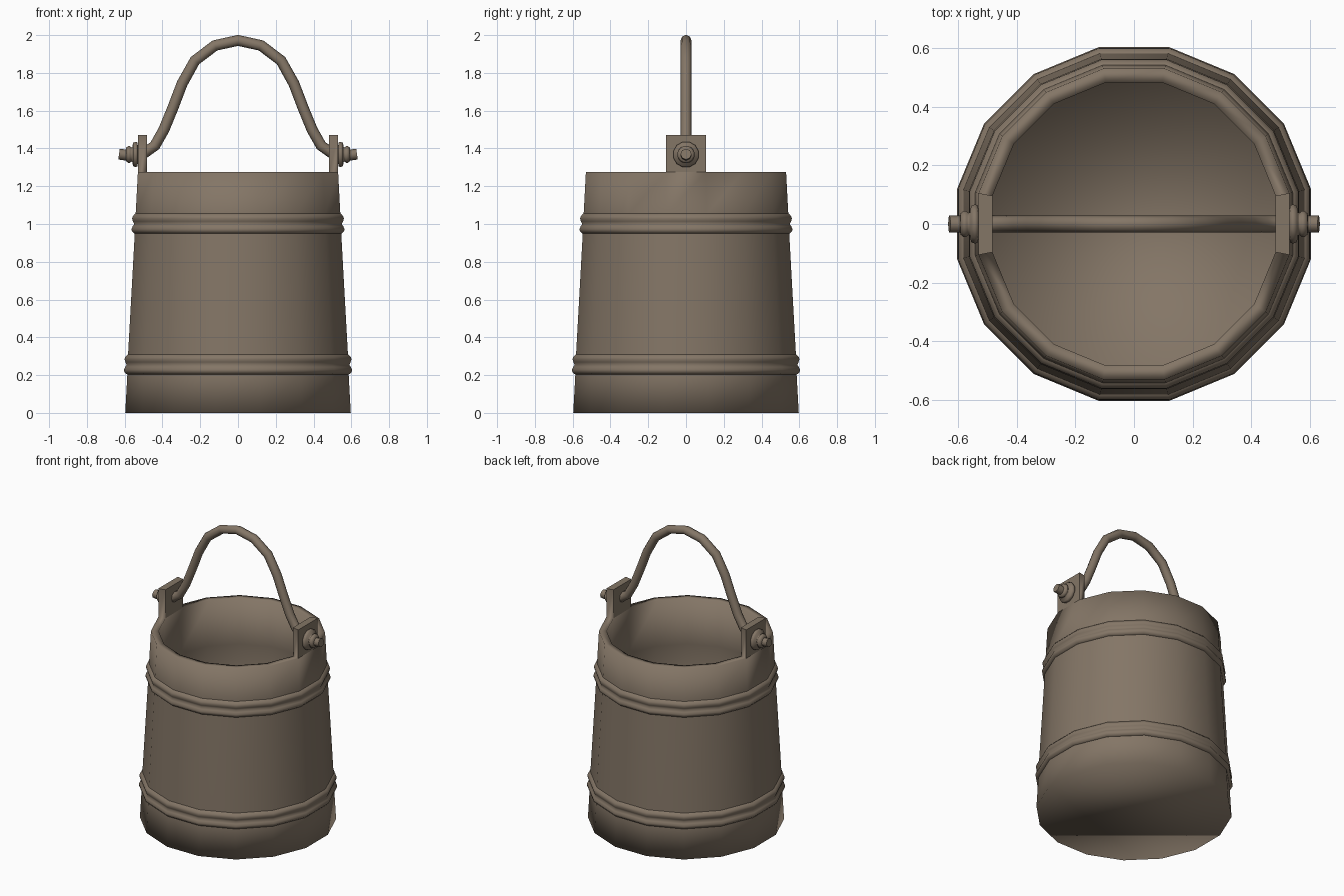
import bpy, bmesh, math
from mathutils import Matrix, Vector

if "Cube" in bpy.data.objects:
    bpy.data.objects.remove(bpy.data.objects["Cube"])

wood = bpy.data.materials.new("weathered brown")
wood.diffuse_color = (0.23, 0.18, 0.133, 1)
wood.use_nodes = True
wood.node_tree.nodes["Principled BSDF"].inputs["Base Color"].default_value = wood.diffuse_color
SIDES = 16


def finish(bm, name):
    bmesh.ops.recalc_face_normals(bm, faces=bm.faces[:])
    mesh = bpy.data.meshes.new(name)
    bm.to_mesh(mesh)
    bm.free()
    obj = bpy.data.objects.new(name, mesh)
    bpy.context.collection.objects.link(obj)
    mesh.materials.append(wood)
    return obj


def lathe(profile, sides, closed=False, caps=True):
    """Turn (flat-side radius, height) points around z."""
    bm = bmesh.new()
    rings = []
    for r, z in profile:
        R = r / math.cos(math.pi / sides)
        rings.append([bm.verts.new((R * math.cos(a), R * math.sin(a), z))
                      for a in (2 * math.pi * (i + .5) / sides for i in range(sides))])
    pairs = list(zip(rings, rings[1:]))
    if closed:
        pairs.append((rings[-1], rings[0]))
    for a, b in pairs:
        for i in range(sides):
            j = (i + 1) % sides
            bm.faces.new((a[i], a[j], b[j], b[i]))
    if caps and not closed:
        bm.faces.new(rings[0])
        bm.faces.new(rings[-1])
    for f in bm.faces:
        f.smooth = True
    return bm


# Hollow bucket: outer wall, rim, inner wall and floor
wall = [(.597, 0), (.586, .2), (.582, .31), (.546, .96), (.542, 1.05),
        (.53, 1.275), (.483, 1.275), (.51, .95), (.545, .06)]
bm = lathe(wall, SIDES)

# Ears: raise the rim segment on each side
rim = [f for f in bm.faces if all(abs(v.co.z - 1.275) < 1e-4 for v in f.verts)
       and abs(f.calc_center_median().y) < .01]
raised = bmesh.ops.extrude_face_region(bm, geom=rim)["geom"]
for v in (g for g in raised if isinstance(g, bmesh.types.BMVert)):
    v.co.z = 1.47
bmesh.ops.delete(bm, geom=[f for f in rim if f.is_valid], context='FACES_ONLY')
for e in bm.edges:
    if max(v.co.z for v in e.verts) > 1.4 or (
            min(v.co.z for v in e.verts) > 1.27
            and abs(sum(v.co.y for v in e.verts)) < .05):
        e.smooth = False
finish(bm, "bucket")

# Hoops with a double bead
for name, z, r in (("lower_hoop", .255, .583), ("upper_hoop", 1.0, .543)):
    t = -.054
    prof = [(r - .01 + t * dz, z + dz) if d is None else (r + d + t * dz, z + dz)
            for d, dz in ((None, -.052), (.004, -.05), (.017, -.038), (.019, -.026),
                          (.014, -.012), (.006, 0), (.014, .014), (.019, .028),
                          (.017, .04), (.004, .055), (None, .058))]
    finish(lathe(prof, SIDES, closed=True), name)

# Handle: bent rod passing through both ears
half = [(.122, 1.945), (.228, 1.865), (.296, 1.743), (.344, 1.617),
        (.392, 1.5), (.44, 1.415), (.503, 1.37), (.58, 1.363), (.63, 1.37)]
path = [(-x, z) for x, z in reversed(half)] + [(0, 1.972)] + half
bm = bmesh.new()
rings = []
pts = [Vector((x, 0, z)) for x, z in path]
for i, p in enumerate(pts):
    d = (pts[min(i + 1, len(pts) - 1)] - pts[max(i - 1, 0)]).normalized()
    n = Vector((-d.z, 0, d.x))
    rings.append([bm.verts.new(p + .029 * (n * math.cos(a) + Vector((0, 1, 0)) * math.sin(a)))
                  for a in (math.pi * k / 4 for k in range(8))])
for a, b in zip(rings, rings[1:]):
    for i in range(8):
        bm.faces.new((a[i], a[i - 1], b[i - 1], b[i])).smooth = True
for r in (rings[0], rings[-1]):
    cap = bm.faces.new(r)
    for e in cap.edges:
        e.smooth = False
finish(bm, "handle")

# Washers and collars on the outside of each ear
washer = [(.03, .515), (.045, .53), (.064, .533), (.067, .543), (.062, .555),
          (.04, .56), (.038, .566), (.045, .572), (.044, .582), (.036, .592), (.02, .594)]
for side, label in ((1, "right"), (-1, "left")):
    bm = lathe(washer, 12)
    turn = Matrix.Translation((0, 0, 1.368)) @ Matrix.Rotation(side * math.pi / 2, 4, 'Y')
    bmesh.ops.transform(bm, matrix=turn, verts=bm.verts[:])
    finish(bm, label + "_washer")
